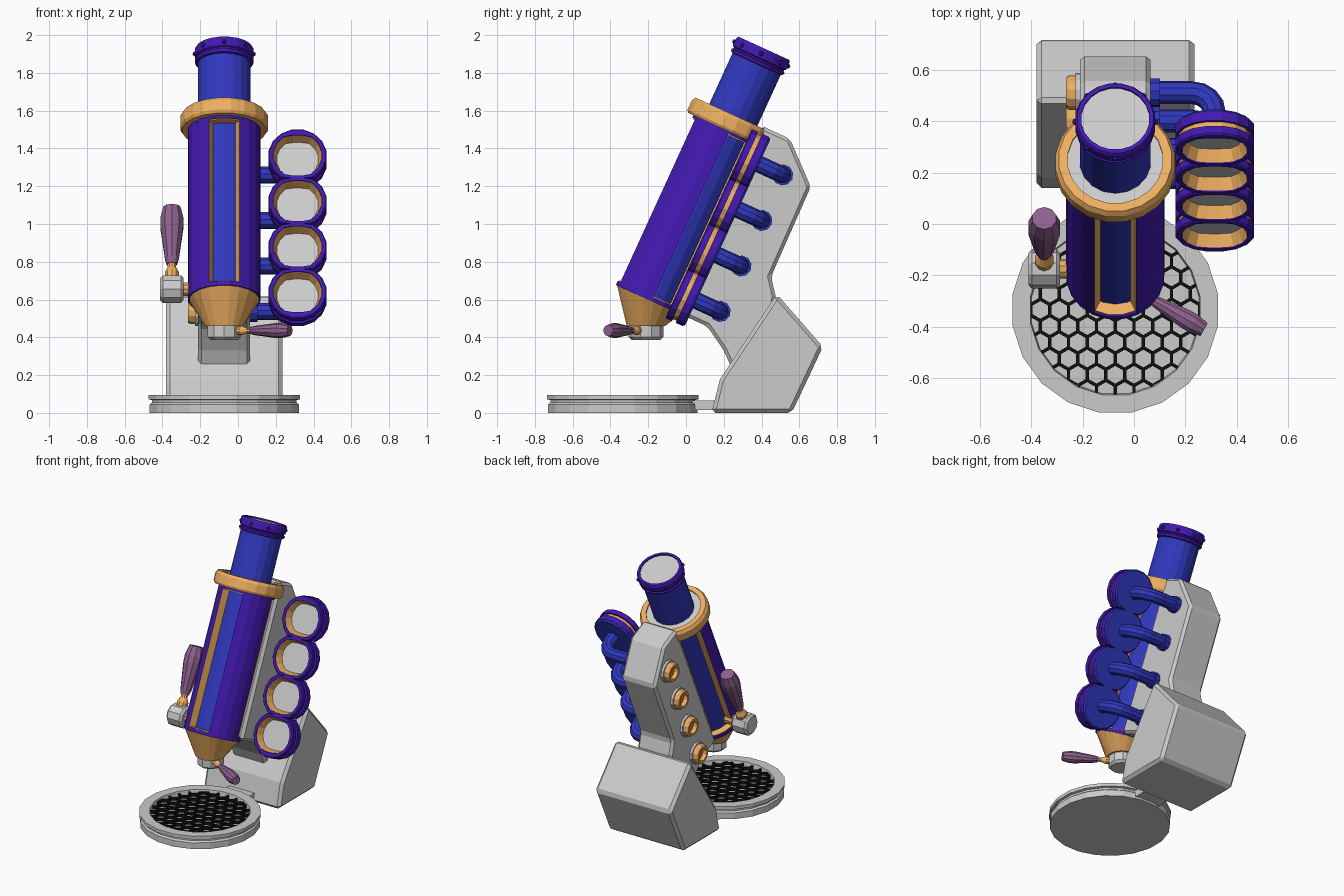
import bpy, bmesh
from math import sin, cos, pi, radians, hypot
from mathutils import Matrix, Vector

if "Cube" in bpy.data.objects:
    bpy.data.objects.remove(bpy.data.objects["Cube"])

def material(name, rgb):
    m = bpy.data.materials.new(name)
    m.diffuse_color = (*rgb, 1)
    m.use_nodes = True
    m.node_tree.nodes["Principled BSDF"].inputs["Base Color"].default_value = m.diffuse_color
    return m

PURPLE = material("purple", (0.055, 0.010, 0.44))
BLUE = material("blue", (0.030, 0.040, 0.52))
GOLD = material("gold", (0.86, 0.43, 0.12))
PLUM = material("plum", (0.27, 0.12, 0.27))
ORANGE = material("orange", (0.95, 0.16, 0.01))
BLACK = material("black", (0.005, 0.005, 0.005))
GREY = None

CX = -0.073
# tube frame: local z runs up the leaning tube, local y points to its back
TUBE = Matrix.Translation((CX, -0.197, 0.60)) @ Matrix.Rotation(radians(-24.6), 4, 'X')

def finish(name, bm, mats, mtx=Matrix(), bevel=0):
    bmesh.ops.recalc_face_normals(bm, faces=bm.faces[:])
    bm.transform(mtx)
    me = bpy.data.meshes.new(name)
    bm.to_mesh(me)
    bm.free()
    for m in mats:
        if m:
            me.materials.append(m)
    ob = bpy.data.objects.new(name, me)
    bpy.context.collection.objects.link(ob)
    if bevel:
        b = ob.modifiers.new("edge", 'BEVEL')
        b.width, b.segments = bevel, 1
    return ob

def loft(name, rings, mats, mtx=Matrix(), closed=False, bevel=0):
    """Skin equal rings; closed joins last ring to first, otherwise ends are capped."""
    bm = bmesh.new()
    vs = [[bm.verts.new(p) for p in r] for r in rings]
    n = len(rings[0])
    pairs = list(zip(vs, vs[1:])) + ([(vs[-1], vs[0])] if closed else [])
    for a, b in pairs:
        for j in range(n):
            bm.faces.new((a[j], a[(j + 1) % n], b[(j + 1) % n], b[j]))
    if not closed:
        bm.faces.new(vs[0])
        bm.faces.new(vs[-1])
    return finish(name, bm, mats, mtx, bevel)

def circle(r, z, n, off=0.5):
    return [Vector((r * cos(2 * pi * (i + off) / n), r * sin(2 * pi * (i + off) / n), z)) for i in range(n)]

def lathe(name, profile, n, mat, mtx=Matrix(), closed=False):
    return loft(name, [circle(r, z, n) for r, z in profile], [mat], mtx, closed)

def prism(name, outline, x0, x1, mat, mtx=Matrix(), bevel=0):
    return loft(name, [[(x, y, z) for y, z in outline] for x in (x0, x1)], [mat], mtx, bevel=bevel)

# stage: round dish with a groove and a recessed honeycomb mesh
STAGE = Matrix.Translation((CX, -0.335, 0))
lathe("stage_dish", [(0.40, 0), (0.40, 0.045), (0.388, 0.055), (0.388, 0.068), (0.405, 0.072),
                     (0.405, 0.095), (0.335, 0.095), (0.33, 0.06)], 20, GREY, STAGE)
bm = bmesh.new()
S = 0.073
R = S / 3 ** 0.5
for row in range(-6, 7):
    for col in range(-6, 7):
        c = Vector((S * (col + 0.5 * (row % 2)), 1.5 * R * row, 0))
        if hypot(c.x, c.y) > 0.352:
            continue
        hexes = [[bm.verts.new(c + Vector((r * sin(pi * k / 3), r * cos(pi * k / 3), z))) for k in range(6)]
                 for r, z in ((R, 0.083), (R * 0.82, 0.083), (R * 0.82, 0.062), (R, 0.062))]
        for a, b in zip(hexes, hexes[1:] + hexes[:1]):
            for k in range(6):
                bm.faces.new((a[k], a[(k + 1) % 6], b[(k + 1) % 6], b[k]))
finish("stage_mesh", bm, [BLACK], STAGE)

# foot block, tab to the stage, arm
prism("foot_block", [(0.135, 0), (0.18, 0.18), (0.48, 0.63), (0.725, 0.35), (0.56, 0)],
      -0.38, 0.235, GREY, bevel=0.02)
prism("stage_tab", [(0.02, 0.015), (0.02, 0.065), (0.17, 0.065), (0.17, 0.015)], CX - 0.1, CX + 0.1, GREY)
prism("arm", [(0.16, 1.085), (0.325, 1.085), (0.531, 0.90), (0.538, 0.38), (0.60, 0.30),
              (0.69, 0.04), (0.547, -0.145), (0.473, -0.08), (0.34, 0), (0.16, 0)],
      -0.1375, 0.1375, GREY, TUBE, bevel=0.018)

# body: three purple shell sectors with gold edges around the blue inner tube
lathe("inner_tube", [(0.14, 0.0), (0.14, 1.40)], 18, BLUE, TUBE)
STEPS = 4
for k in range(3):
    mid = radians(90 + 120 * k)
    arc = [mid + radians(-35 + 70 * i / STEPS) for i in range(STEPS + 1)]
    outline = [(0.193, a) for a in arc] + [(0.13, a) for a in reversed(arc)]
    ob = loft(f"body_shell_{k}", [[(r * cos(a), r * sin(a), z) for r, a in outline] for z in (0, 1.0)],
              [PURPLE, GOLD], TUBE)
    for j in (STEPS, 2 * STEPS + 1):
        ob.data.polygons[j].material_index = 1
lathe("body_bottom_ring", [(0.193, -0.002), (0.193, 0.022)], 20, PURPLE, TUBE)
for name, z in (("slot_floor", 0.022), ("slot_ceiling", 0.965)):
    lathe(name, [(0.186, z), (0.186, z + 0.006)], 20, GOLD, TUBE)
lathe("body_top_ring", [(0.193, 0.971), (0.193, 1.0)], 20, PURPLE, TUBE)

# collar and eyepiece
lathe("collar", [(0.187, 0.985), (0.225, 0.985), (0.235, 1.0), (0.235, 1.055), (0.222, 1.075), (0.187, 1.075)],
      20, GOLD, TUBE, True)
lathe("collar_plate", [(0.188, 0.995), (0.188, 1.065)], 20, GREY, TUBE)
lathe("eyepiece_ring", [(0.135, 1.37), (0.152, 1.375), (0.157, 1.39), (0.148, 1.396), (0.148, 1.403),
                        (0.157, 1.408), (0.157, 1.45), (0.150, 1.463), (0.134, 1.463)], 20, PURPLE, TUBE, True)
lathe("eyepiece_lens", [(0.137, 1.39), (0.137, 1.452)], 20, GREY, TUBE)
bm = bmesh.new()
for p in circle(0.155, 1.43, 8, 0):
    bmesh.ops.create_icosphere(bm, subdivisions=1, radius=0.014, matrix=Matrix.Translation(p))
finish("eyepiece_screws", bm, [PURPLE], TUBE)

# nose: gold cone easing from the leaning tube to a level grey nozzle
NOSE = Vector((CX, -0.212, 0))
loft("nose_cone", [[TUBE @ p for p in circle(0.187, 0, 20)],
                   [NOSE + p for p in circle(0.103, 0.46, 20)]], [GOLD])
lathe("nozzle", [(0.075, 0.386), (0.092, 0.402), (0.092, 0.465)], 10, GREY, Matrix.Translation(NOSE))

def handle(name, mtx, length, r):
    """Plum grip on a gold stem, along local z."""
    lathe(name + "_stem", [(0.6 * r, -0.10), (0.6 * r, -0.05), (0.36 * r, -0.02), (0.36 * r, 0.01)], 10, GOLD, mtx)
    lathe(name + "_grip", [(0.45 * r, 0), (0.6 * r, 0.1 * length), (r, 0.65 * length), (r, 0.8 * length),
                           (0.75 * r, length)], 10, PLUM, mtx)

# small lever on the nozzle
aim = Vector((0.866, -0.5, 0))
handle("nozzle_lever", Matrix.Translation(NOSE + aim * 0.16 + Vector((0, 0, 0.436)))
       @ aim.to_track_quat('Z', 'Y').to_matrix().to_4x4(), 0.24, 0.04)

# big lever on the left: knob, axle, grip parallel to the tube
KNOB = Vector((-0.35, -0.175, 0.655))
TURN = Matrix.Rotation(pi / 2, 4, 'Y')
lathe("knob", [(0.062, -0.062), (0.077, -0.048), (0.077, 0.048), (0.062, 0.062)], 10, GREY,
      Matrix.Translation(KNOB) @ TURN)
lathe("knob_axle", [(0.038, 0.05), (0.038, 0.15)], 10, GOLD, Matrix.Translation(KNOB) @ TURN)
lean = TUBE.to_3x3() @ Vector((0, 0, 1))
handle("knob_lever", Matrix.Translation(KNOB + lean * 0.145) @ TUBE.to_3x3().to_4x4(), 0.33, 0.064)

# four cups on the right, their pipes, and four ports on the left of the arm
CUP_X, STEP, N = 0.315 - CX, 0.265, 16

def cup_ring(t, r, u, lo, hi):
    return [(CUP_X + p.x, u, t + max(lo, min(hi, p.y))) for p in circle(r, 0, N)]

for i in range(4):
    t = 0.10 + STEP * i
    lo = -1 if i == 0 else -STEP / 2
    hi = 1 if i == 3 else STEP / 2

    def outer(r, u):
        return cup_ring(t, r, u, lo, hi)

    def inner(r, u):
        return cup_ring(t, r, u, 0.013 - r, r - 0.013)

    loft(f"cup_rim_{i}", [outer(0.15, 0.12), outer(0.156, 0.127), outer(0.156, 0.158),
                          inner(0.127, 0.158), inner(0.131, 0.12)], [PURPLE], TUBE, True)
    loft(f"cup_lining_{i}", [inner(0.129, 0.124), outer(0.143, 0.157), outer(0.143, 0.183),
                             inner(0.108, 0.183)], [GOLD], TUBE, True)
    loft(f"cup_floor_{i}", [inner(0.125, 0.174), inner(0.125, 0.184)], [GREY], TUBE)
    loft(f"cup_back_{i}", [outer(0.156, 0.181), outer(0.156, 0.222)], [PURPLE], TUBE)
    loft(f"cup_back_panel_{i}", [outer(0.154, 0.222), outer(0.146, 0.232)], [BLUE], TUBE)

    # pipe: straight back, quarter bend, then in to the arm
    B, U = 0.09, 0.370
    path = [((CUP_X, 0.225), 0)]
    path += [((CUP_X - B + B * cos(a), U - B + B * sin(a)), a) for a in (pi * k / 8 for k in range(5))]
    path += [((0.12, U), pi / 2)]
    loft(f"pipe_{i}", [[(x + p.x * cos(a), u + p.x * sin(a), t + p.y) for p in circle(0.045, 0, 10)]
                       for (x, u), a in path], [BLUE], TUBE)
    side = TUBE @ Matrix.Translation((0, U, t)) @ TURN
    lathe(f"pipe_flange_{i}", [(0.056, 0.13), (0.056, 0.175)], 10, BLUE, side)

    lathe(f"port_base_{i}", [(0.078, -0.155), (0.078, -0.12)], 12, GREY, side)
    lathe(f"port_ring_{i}", [(0.068, -0.13), (0.068, -0.180), (0.060, -0.192), (0.044, -0.192), (0.038, -0.13)],
          12, GOLD, side, True)
    lathe(f"port_glow_{i}", [(0.042, -0.162), (0.042, -0.14)], 12, ORANGE, side)
